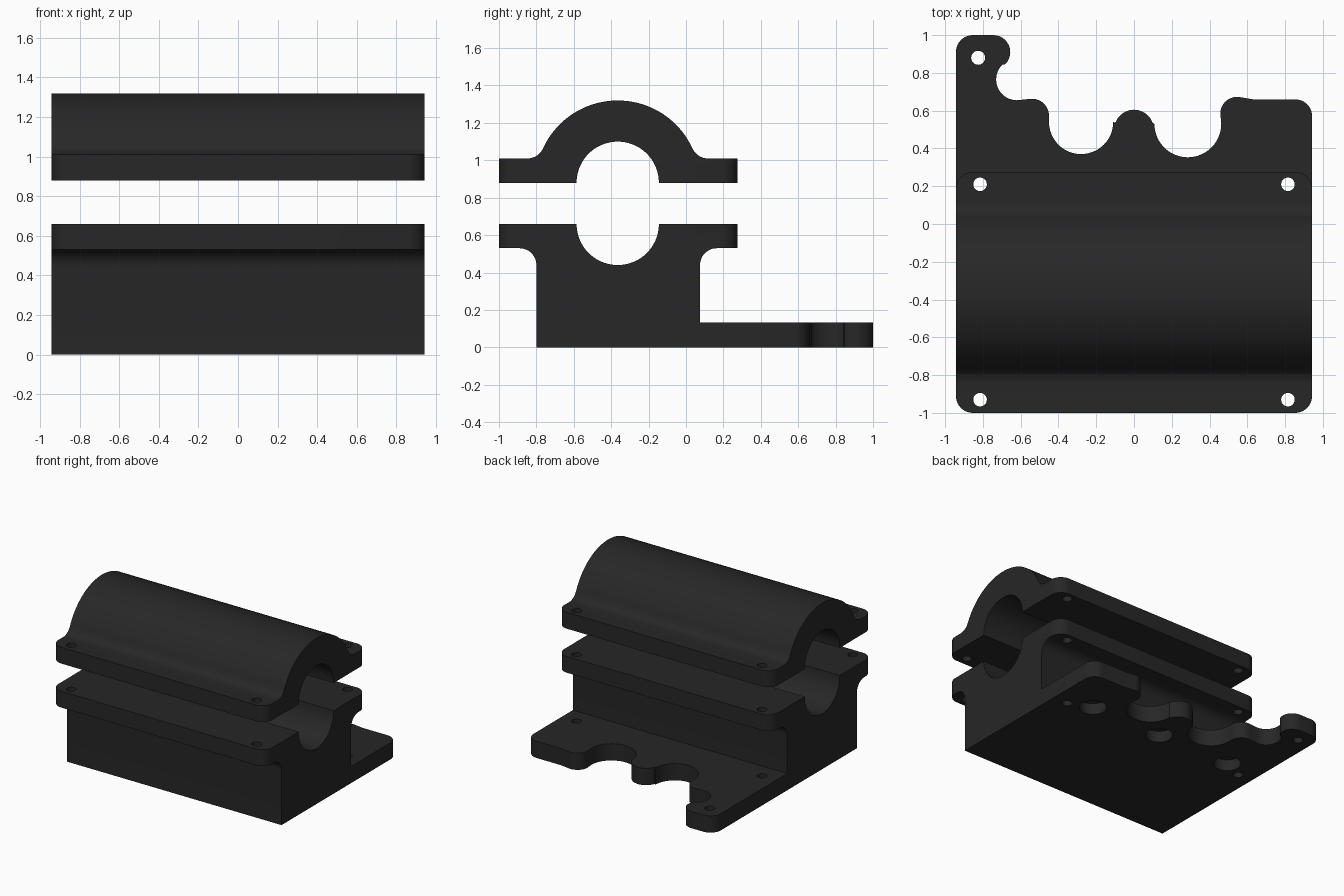
import bpy, bmesh
from math import radians, sin, cos, sqrt, degrees, atan2
from mathutils import Matrix

if "Cube" in bpy.data.objects:
    bpy.data.objects.remove(bpy.data.objects["Cube"])

HX = 0.943           # half width along x
YC = -0.365          # bore centre in y
BORE, SHELL = 0.22, 0.44


def arc(cx, cy, r, a0, a1, n=12):
    angles = [radians(a0 + (a1 - a0) * i / n) for i in range(n + 1)]
    return [(cx + r * cos(a), cy + r * sin(a)) for a in angles]


def prism(name, pts, axis, lo, hi):
    """Extrude a closed outline: axis 'x' takes (y, z) points, axis 'z' takes (x, y)."""
    bm = bmesh.new()
    place = (lambda p, h: (h, p[0], p[1])) if axis == 'x' else (lambda p, h: (p[0], p[1], h))
    a = [bm.verts.new(place(p, lo)) for p in pts]
    b = [bm.verts.new(place(p, hi)) for p in pts]
    bm.faces.new(a)
    bm.faces.new(b)
    for i in range(len(pts)):
        j = (i + 1) % len(pts)
        bm.faces.new((a[i], a[j], b[j], b[i]))
    bmesh.ops.recalc_face_normals(bm, faces=bm.faces)
    return to_object(name, bm)


def to_object(name, bm):
    mesh = bpy.data.meshes.new(name)
    bm.to_mesh(mesh)
    bm.free()
    obj = bpy.data.objects.new(name, mesh)
    bpy.context.collection.objects.link(obj)
    return obj


def drills(name, specs):
    """Cylinders from (x, y, radius, z_low, z_high)."""
    bm = bmesh.new()
    for x, y, r, lo, hi in specs:
        bmesh.ops.create_cone(bm, cap_ends=True, segments=32, radius1=r, radius2=r,
                              depth=hi - lo, matrix=Matrix.Translation((x, y, (lo + hi) / 2)))
    return to_object(name, bm)


def boolean(obj, other, op):
    mod = obj.modifiers.new(op.lower(), 'BOOLEAN')
    mod.operation, mod.object, mod.solver = op, other, 'EXACT'
    bpy.context.view_layer.objects.active = obj
    bpy.ops.object.modifier_apply(modifier=mod.name)
    bpy.data.objects.remove(other)


def flange_outline():
    r, e = 0.09, HX - 0.09
    return prism('flange_outline', arc(e, 0.185, r, 0, 90) + arc(-e, 0.185, r, 90, 180)
                 + arc(-e, -0.91, r, 180, 270) + arc(e, -0.91, r, 270, 360), 'z', -0.5, 2)


# Lower saddle block with overhanging flanges and half bore
saddle = ([(-0.80, 0), (0.075, 0)] + arc(0.165, 0.44, 0.09, 180, 90)
          + [(0.275, 0.53), (0.275, 0.66)]
          + arc(YC, 0.66, BORE, 0, -180, 36)
          + [(-1, 0.66), (-1, 0.53)] + arc(-0.89, 0.44, 0.09, 90, 0))
base = prism('bearing_base', saddle, 'x', -HX, HX)
boolean(base, flange_outline(), 'INTERSECT')

# Scalloped mounting plate behind the block
plate = ([(-HX, 0)] + arc(-0.853, 0.91, 0.09, 180, 90) + arc(-0.745, 0.91, 0.09, 90, -45)
         + arc(-0.62, 0.765, 0.11, 135, 270) + arc(-0.54, 0.573, 0.09, 95, 0)
         + arc(-0.28, 0.54, 0.17, 180, 360, 24) + arc(0, 0.50, 0.105, 160, 20, 18)
         + arc(0.285, 0.53, 0.177, 180, 360, 24) + arc(0.545, 0.585, 0.088, 180, 80)
         + [(0.63, 0.66)] + arc(0.853, 0.57, 0.09, 90, 0) + [(HX, 0)])
boolean(base, prism('mounting_plate', plate, 'z', 0, 0.133), 'UNION')

# Upper cap: arched shell blended into the bolt flanges
f = 0.09
rise = 0.13 + f
run = sqrt((SHELL + f) ** 2 - rise ** 2)
t = degrees(atan2(rise, run))
cap_profile = ([(0.275, 0.88), (0.275, 1.01)]
               + arc(YC + run, 0.88 + rise, f, 270, 180 + t, 10)
               + arc(YC, 0.88, SHELL, t, 180 - t, 36)
               + arc(YC - run, 0.88 + rise, f, -t, -90, 10)
               + [(-1, 1.01), (-1, 0.88)] + arc(YC, 0.88, BORE, 180, 0, 36))
cap = prism('bearing_cap', cap_profile, 'x', -HX, HX)
boolean(cap, flange_outline(), 'INTERSECT')

# Bolt holes through both parts, plate corner hole, and blind pockets underneath
bolts = [(s * 0.815, y, 0.036, -0.2, 1.6) for s in (-1, 1) for y in (-0.93, 0.21)]
pockets = [(x, 0.285, 0.1, -0.1, 0.09) for x in (-0.65, 0, 0.63)]
boolean(cap, drills('cap_drills', bolts), 'DIFFERENCE')
boolean(base, drills('base_drills', bolts + [(-0.825, 0.88, 0.037, -0.2, 0.5)] + pockets),
        'DIFFERENCE')

# Dark finish and smooth curved walls
mat = bpy.data.materials.new('dark_plastic')
mat.diffuse_color = (0.02, 0.02, 0.02, 1)
mat.use_nodes = True
mat.node_tree.nodes["Principled BSDF"].inputs["Base Color"].default_value = mat.diffuse_color
for obj in (base, cap):
    obj.data.materials.clear()
    obj.data.materials.append(mat)
    bpy.ops.object.select_all(action='DESELECT')
    obj.select_set(True)
    bpy.context.view_layer.objects.active = obj
    bpy.ops.object.shade_smooth_by_angle(angle=radians(30))
